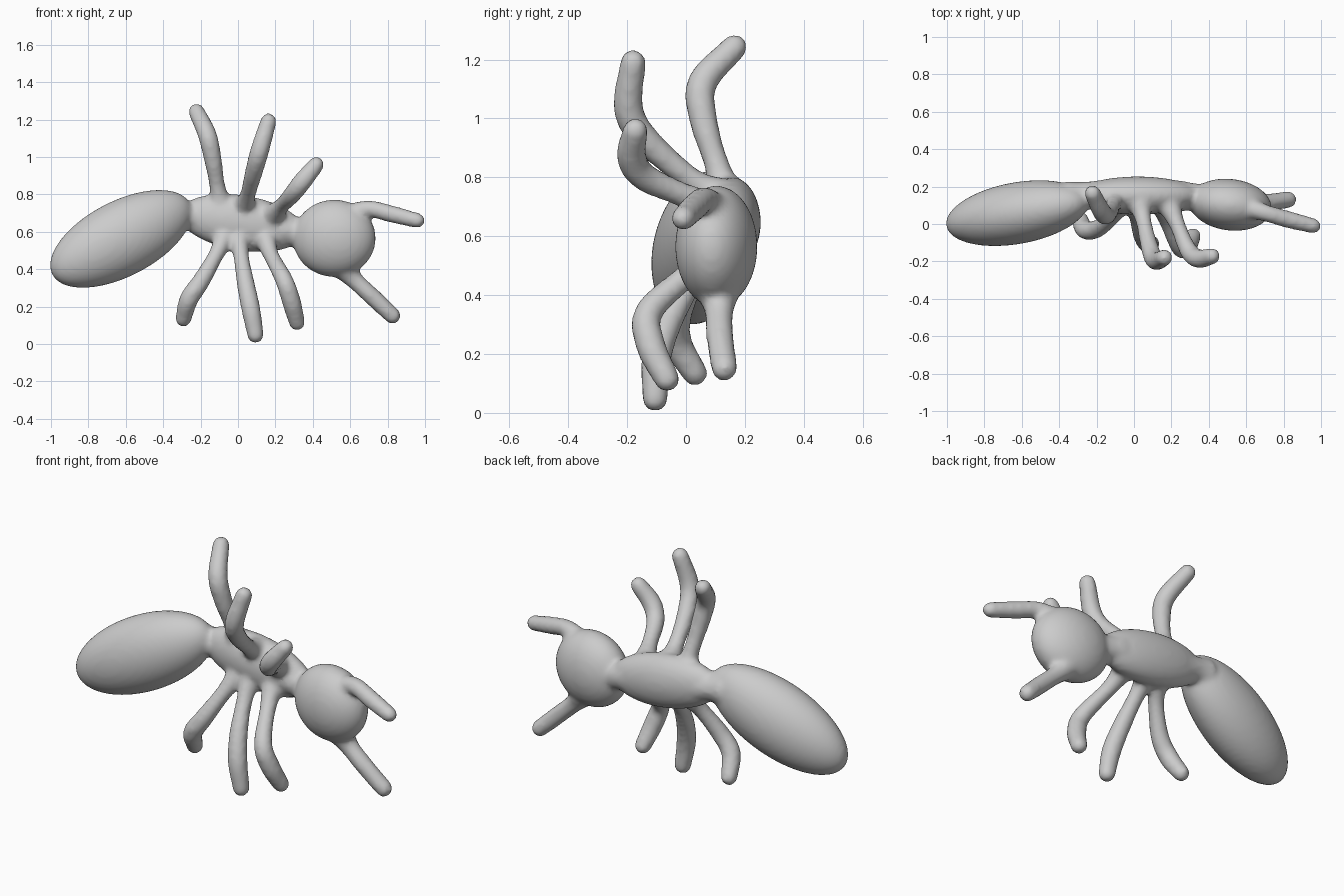
import bpy, bmesh, math
from mathutils import Vector, Matrix

if "Cube" in bpy.data.objects:
    bpy.data.objects.remove(bpy.data.objects["Cube"])

verts, faces = [], []


def add_rings(rings):
    """Closed skin through equal rings of points, capped at both ends."""
    n, base = len(rings[0]), len(verts)
    for ring in rings:
        verts.extend(ring)
    for i in range(len(rings) - 1):
        for j in range(n):
            a, b = base + i * n + j, base + i * n + (j + 1) % n
            faces.append((a, b, b + n, a + n))
    faces.append(tuple(range(base + n - 1, base - 1, -1)))
    last = base + (len(rings) - 1) * n
    faces.append(tuple(range(last, last + n)))


def ellipsoid(center, axis, radii, n=40, rows=30):
    """Solid ellipsoid whose long axis points along axis."""
    m = (Matrix.Translation(center) @ Vector(axis).to_track_quat('X', 'Z').to_matrix().to_4x4()
         @ Matrix.Diagonal((*radii, 1)))
    rings = []
    for i in range(rows + 1):
        u = 0.05 + (math.pi - 0.1) * i / rows
        rings.append([m @ Vector((-math.cos(u), math.sin(u) * math.cos(math.tau * j / n),
                                  math.sin(u) * math.sin(math.tau * j / n))) for j in range(n)])
    add_rings(rings)


def limb(points, radii, steps=6, n=16):
    """Tube with rounded ends along a smooth path."""
    p = [Vector((*q, r)) for q, r in zip(points, radii)]
    p = [2 * p[0] - p[1]] + p + [2 * p[-1] - p[-2]]
    path = []
    for i in range(1, len(p) - 2):
        a, b, c, d = p[i - 1:i + 3]
        for k in range(steps):
            t = k / steps
            path.append(0.5 * (2 * b + (c - a) * t + (2 * a - 5 * b + 4 * c - d) * t * t
                               + (3 * b - a - 3 * c + d) * t ** 3))
    path.append(p[-2])
    pos, rad = [q.to_3d() for q in path], [q[3] for q in path]
    end = len(pos) - 1
    tan = [(pos[min(i + 1, end)] - pos[max(i - 1, 0)]).normalized() for i in range(end + 1)]
    caps = [math.radians(x) for x in (80, 60, 40, 20)]
    # (centre, direction, radius) for the start cap, tube and end cap
    stations = [(pos[0] - tan[0] * rad[0] * math.sin(u), tan[0], rad[0] * math.cos(u)) for u in caps]
    stations += list(zip(pos, tan, rad))
    stations += [(pos[end] + tan[end] * rad[end] * math.sin(u), tan[end], rad[end] * math.cos(u))
                 for u in reversed(caps)]
    side, rings = tan[0].orthogonal(), []
    for c, t, r in stations:
        side = (side - t * side.dot(t)).normalized()
        up = t.cross(side)
        rings.append([c + r * (side * math.cos(math.tau * j / n) + up * math.sin(math.tau * j / n))
                      for j in range(n)])
    add_rings(rings)


# Abdomen, thorax, head
ellipsoid((-0.625, 0.058, 0.562), (0.89, 0.16, 0.46), (0.42, 0.165, 0.202))
ellipsoid((0.02, 0.152, 0.647), (1, 0.0, -0.16), (0.34, 0.102, 0.148))
ellipsoid((0.515, 0.103, 0.565), (1, -0.12, 0), (0.222, 0.138, 0.207))

# Waist and neck
limb([(-0.34, 0.14, 0.69), (-0.27, 0.15, 0.685), (-0.18, 0.155, 0.67)], [0.09, 0.075, 0.08])
limb([(0.24, 0.15, 0.61), (0.31, 0.145, 0.595), (0.37, 0.13, 0.58)], [0.085, 0.075, 0.085])

# Antennae
limb([(0.60, 0.09, 0.69), (0.70, 0.06, 0.722), (0.82, 0.025, 0.695), (0.958, -0.01, 0.66)],
     [0.06, 0.046, 0.046, 0.041])
limb([(0.56, 0.11, 0.42), (0.62, 0.112, 0.345), (0.71, 0.115, 0.26), (0.825, 0.13, 0.152)],
     [0.08, 0.05, 0.047, 0.045])

# Six legs, each from hip to foot
legs = [
    [(-0.09, 0.14, 0.72), (-0.11, 0.105, 0.84), (-0.135, 0.06, 0.99),
     (-0.165, 0.055, 1.12), (-0.222, 0.165, 1.243)],
    [(0.03, 0.12, 0.73), (0.05, 0.02, 0.79), (0.085, -0.13, 0.92),
     (0.115, -0.195, 1.03), (0.163, -0.18, 1.19)],
    [(0.18, 0.12, 0.68), (0.23, 0.0, 0.735), (0.29, -0.14, 0.80),
     (0.345, -0.185, 0.87), (0.417, -0.172, 0.958)],
    [(-0.06, 0.13, 0.60), (-0.11, 0.045, 0.49), (-0.195, -0.025, 0.34),
     (-0.262, -0.03, 0.24), (-0.292, 0.03, 0.135)],
    [(0.0, 0.13, 0.60), (0.015, 0.04, 0.48), (0.04, -0.05, 0.33),
     (0.068, -0.10, 0.19), (0.094, -0.105, 0.048)],
    [(0.14, 0.13, 0.59), (0.175, 0.02, 0.48), (0.245, -0.125, 0.345),
     (0.285, -0.12, 0.23), (0.315, -0.065, 0.115)],
]
for leg in legs:
    limb(leg, [0.07, 0.043, 0.048, 0.051, 0.044])

mesh = bpy.data.meshes.new("ant_body")
mesh.from_pydata(verts, [], faces)
bm = bmesh.new()
bm.from_mesh(mesh)
bmesh.ops.recalc_face_normals(bm, faces=bm.faces)
bm.to_mesh(mesh)
bm.free()
ant = bpy.data.objects.new("ant_body", mesh)
bpy.context.collection.objects.link(ant)

# Fuse everything into one soft clay-like skin
fuse = ant.modifiers.new("fuse", 'REMESH')
fuse.mode = 'VOXEL'
fuse.voxel_size = 0.014
fuse.use_smooth_shade = True
soften = ant.modifiers.new("soften", 'SMOOTH')
soften.factor = 0.5
soften.iterations = 6
